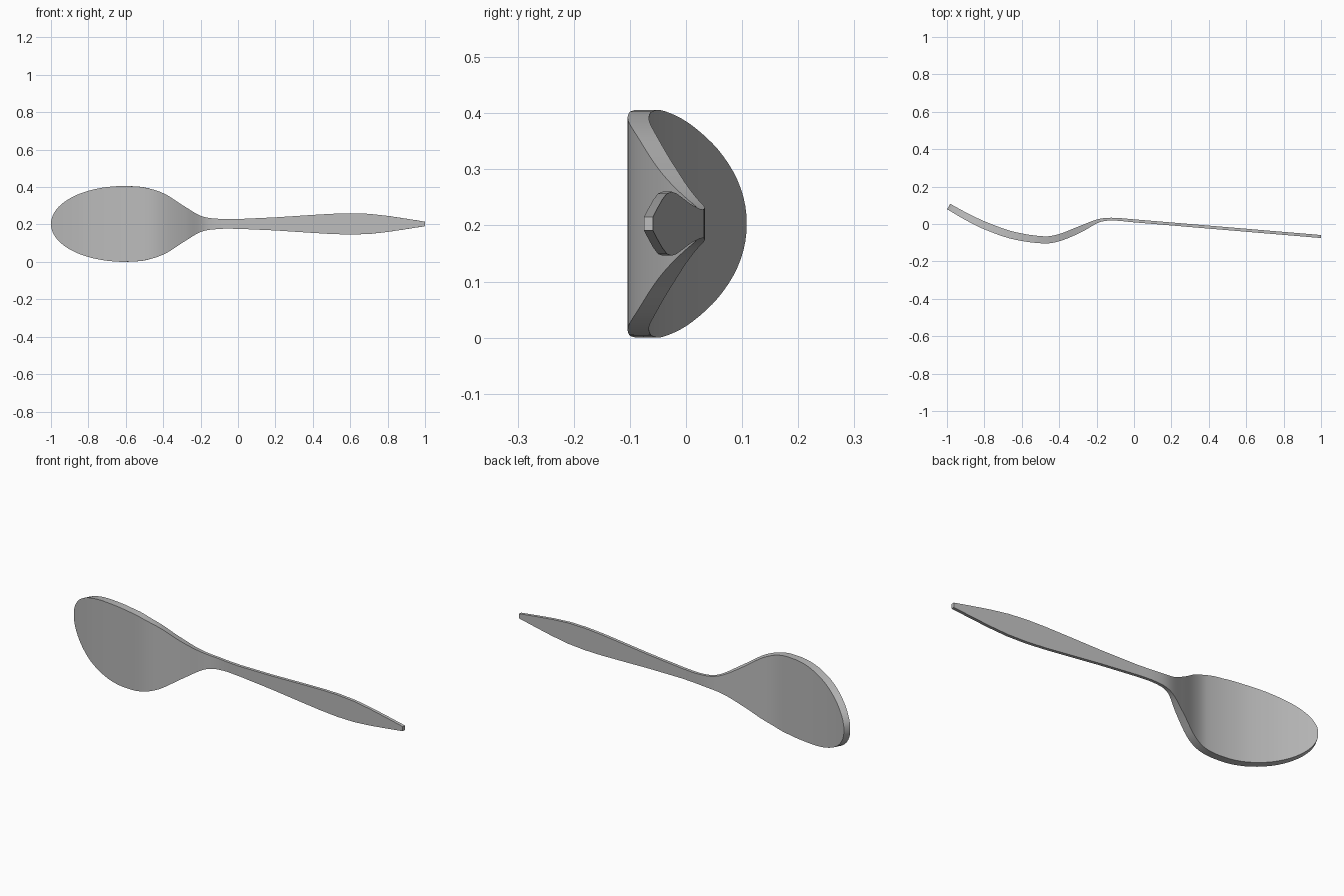
import bpy
import bmesh
import math
from mathutils import Vector

if "Cube" in bpy.data.objects:
    bpy.data.objects.remove(bpy.data.objects["Cube"])

CENTRE_Z = 0.203

# Side profile of the sheet: position, depth of the middle line, thickness
SPINE = [(-0.992, 0.094, 0.033), (-0.9, 0.042, 0.037), (-0.8, -0.007, 0.04),
         (-0.65, -0.06, 0.04), (-0.48, -0.085, 0.038), (-0.4, -0.073, 0.037),
         (-0.29, -0.029, 0.034), (-0.19, 0.017, 0.018), (-0.12, 0.026, 0.015),
         (0, 0.017, 0.016), (1, -0.067, 0.016)]

# Half width from the widest part of the bowl to the neck
SHOULDER = [(-0.6, 0.203), (-0.5, 0.195), (-0.4, 0.162), (-0.3, 0.098),
            (-0.2, 0.042), (-0.1, 0.027), (0, 0.026)]

# Half width of the faceted handle
HANDLE = [(0.2, 0.035), (0.4, 0.048), (0.5, 0.054), (0.6, 0.057),
          (0.7, 0.054), (0.8, 0.043), (0.9, 0.028), (1, 0.012)]


def smooth_value(table, x, column=1):
    """Smooth curve through one column of a table."""
    last = len(table) - 1
    i = 0
    while i < last - 1 and x > table[i + 1][0]:
        i += 1

    def slope(k):
        if k == last:
            k0, k1 = k - 1, k
        elif table[k][0] == 0:      # the handle runs straight from here
            k0, k1 = k, k + 1
        else:
            k0, k1 = max(k - 1, 0), k + 1
        return (table[k1][column] - table[k0][column]) / (table[k1][0] - table[k0][0])

    a, b = table[i], table[i + 1]
    h = b[0] - a[0]
    t = (x - a[0]) / h
    s = 1 - t
    return (s * s * (1 + 2 * t) * a[column] + t * t * (1 + 2 * s) * b[column]
            + h * t * s * (s * slope(i) - t * slope(i + 1)))


# Stations along the spoon: rounded tip, shoulder, then handle
stations = []
for step in range(1, 21):
    angle = math.radians(90 * step / 20)
    stations.append((-0.6 - 0.392 * math.cos(angle), 0.203 * math.sin(angle)))
for step in range(1, 31):
    x = -0.6 + 0.6 * step / 30
    stations.append((x, smooth_value(SHOULDER, x)))
stations += HANDLE

# Each station is a rectangle set square to the profile
bm = bmesh.new()
rings = []
for x, half in stations:
    e = 0.004
    x0, x1 = max(x - e, SPINE[0][0]), min(x + e, 1)
    rise = smooth_value(SPINE, x1) - smooth_value(SPINE, x0)
    normal = Vector((-rise, x1 - x0, 0)).normalized()
    middle = Vector((x, smooth_value(SPINE, x), CENTRE_Z))
    offset = normal * smooth_value(SPINE, x, 2) / 2
    up = Vector((0, 0, half))
    corners = (middle - offset - up, middle - offset + up,
               middle + offset + up, middle + offset - up)
    rings.append([bm.verts.new(c) for c in corners])

for a, b in zip(rings, rings[1:]):
    for k in range(4):
        n = (k + 1) % 4
        bm.faces.new((a[k], a[n], b[n], b[k]))
bm.faces.new(rings[0])
bm.faces.new(rings[-1])
bmesh.ops.recalc_face_normals(bm, faces=bm.faces)

mesh = bpy.data.meshes.new("spoon")
bm.to_mesh(mesh)
bm.free()
spoon = bpy.data.objects.new("spoon", mesh)
bpy.context.collection.objects.link(spoon)

# Plain grey metal
grey = bpy.data.materials.new("grey_metal")
grey.use_nodes = True
colour = (0.5, 0.5, 0.5, 1)
grey.diffuse_color = colour
grey.node_tree.nodes["Principled BSDF"].inputs["Base Color"].default_value = colour
mesh.materials.append(grey)

# Smooth bowl with crisp rim
bpy.ops.object.select_all(action="DESELECT")
spoon.select_set(True)
bpy.context.view_layer.objects.active = spoon
bpy.ops.object.shade_smooth_by_angle(angle=math.radians(30))
